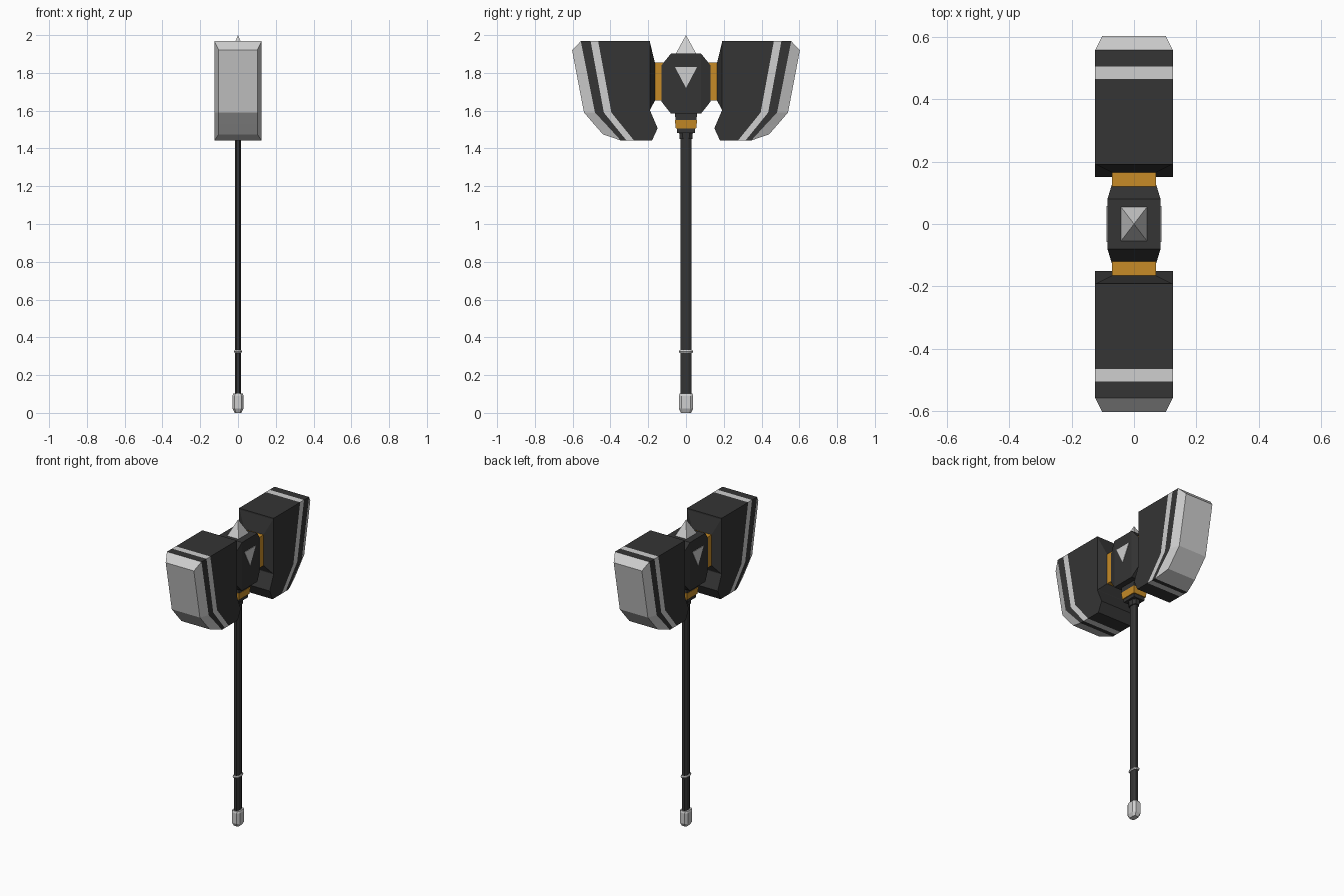
import bpy, bmesh

if "Cube" in bpy.data.objects:
    bpy.data.objects.remove(bpy.data.objects["Cube"])


def material(name, color):
    m = bpy.data.materials.new(name)
    m.diffuse_color = (*color, 1)
    m.use_nodes = True
    m.node_tree.nodes["Principled BSDF"].inputs["Base Color"].default_value = m.diffuse_color
    return m


MATS = [material("dark iron", (0.035, 0.035, 0.035)),
        material("silver steel", (0.62, 0.62, 0.62)),
        material("gold trim", (0.57, 0.26, 0.02))]
DARK, SILVER, GOLD = 0, 1, 2


def loft(name, halves, mats, sign=1):
    """Skin rings; each ring is given by its +x half and mirrored to -x.
    mats holds one material index per segment; sign flips the part in y."""
    bm = bmesh.new()
    rings = []
    for half in halves:
        pts = list(half) + [(-x, y, z) for x, y, z in reversed(half)]
        rings.append([bm.verts.new((x, y * sign, z)) for x, y, z in pts])
    n = len(rings[0])
    for a, b, m in zip(rings, rings[1:], mats):
        for i in range(n):
            j = (i + 1) % n
            bm.faces.new((a[i], a[j], b[j], b[i])).material_index = m
    for r, m in ((rings[0], mats[0]), (rings[-1], mats[-1])):
        for i in range(n // 2 - 1):
            bm.faces.new((r[i], r[i + 1], r[n - 2 - i], r[n - 1 - i])).material_index = m
    bmesh.ops.remove_doubles(bm, verts=bm.verts, dist=1e-5)
    bmesh.ops.recalc_face_normals(bm, faces=bm.faces)
    me = bpy.data.meshes.new(name)
    bm.to_mesh(me)
    bm.free()
    for m in MATS:
        me.materials.append(m)
    ob = bpy.data.objects.new(name, me)
    bpy.context.collection.objects.link(ob)
    return ob


def rect_y(y, x, z0, z1):      # rectangle facing along y
    return [(x, y, z1), (x, y, z0)]


def rect_z(z, x, y):           # rectangle facing along z
    return [(x, y, z), (x, -y, z)]


def oct_z(z, x, y, k=0.5):     # chamfered rectangle facing along z
    return [(x * k, y, z), (x, y * k, z), (x, -y * k, z), (x * k, -y, z)]


def side(x, pts):              # half ring of the hammer head
    return [(x, y, z) for y, z in pts]


for s, label in ((1, "back"), (-1, "front")):
    # hammer head: body, flush stripe, dark band, bevelled steel striking face
    loft(label + "_hammer_head", [
        side(0.125, [(0.19, 1.968), (0.19, 1.60), (0.15, 1.507), (0.18, 1.442)]),
        side(0.125, [(0.465, 1.968), (0.395, 1.59), (0.335, 1.516), (0.275, 1.442)]),
        side(0.125, [(0.505, 1.968), (0.435, 1.59), (0.375, 1.516), (0.315, 1.442)]),
        side(0.125, [(0.557, 1.968), (0.482, 1.59), (0.413, 1.516), (0.345, 1.442)]),
        side(0.102, [(0.603, 1.92), (0.54, 1.59), (0.49, 1.532), (0.44, 1.475)]),
    ], [DARK, SILVER, DARK, SILVER], s)
    # tapered shoulder and gold neck joining the head to the hub
    loft(label + "_shoulder", [rect_y(0.192, 0.125, 1.60, 1.967),
                               rect_y(0.165, 0.07, 1.653, 1.855)], [DARK], s)
    loft(label + "_neck", [rect_y(0.168, 0.07, 1.653, 1.855),
                           rect_y(0.12, 0.07, 1.653, 1.855)], [GOLD], s)

# central hub
loft("hub", [rect_y(-0.13, 0.07, 1.648, 1.84), rect_y(-0.08, 0.085, 1.585, 1.902),
             rect_y(0.08, 0.085, 1.585, 1.902), rect_y(0.13, 0.07, 1.648, 1.84)],
     [DARK] * 3)

# top spike
loft("top_spike", [rect_z(1.90, 0.042, 0.055), rect_z(2.0, 0, 0)], [SILVER])

# triangular inlay plates on both sides of the hub
for s, label in ((1, "right"), (-1, "left")):
    me = bpy.data.meshes.new(label + "_inlay")
    tri = [(-0.058, 1.83), (0.058, 1.83), (0, 1.72)]
    bm = bmesh.new()
    a, b = [[bm.verts.new((s * x, y, z)) for y, z in tri] for x in (0.082, 0.088)]
    bm.faces.new(a)
    bm.faces.new(b)
    for i in range(3):
        j = (i + 1) % 3
        bm.faces.new((a[i], a[j], b[j], b[i]))
    bmesh.ops.recalc_face_normals(bm, faces=bm.faces)
    bm.to_mesh(me)
    bm.free()
    me.materials.append(MATS[SILVER])
    bpy.context.collection.objects.link(bpy.data.objects.new(label + "_inlay", me))

# collar under the hub
loft("collar_top", [rect_z(1.59, 0.048, 0.058), rect_z(1.548, 0.048, 0.056)], [DARK])
loft("collar_band", [rect_z(1.55, 0.05, 0.059), rect_z(1.505, 0.046, 0.054)], [GOLD])
loft("collar_lower", [rect_z(1.506, 0.04, 0.049), rect_z(1.483, 0.04, 0.047)], [DARK])
loft("collar_base", [oct_z(1.485, 0.026, 0.036), oct_z(1.45, 0.024, 0.034)], [DARK])

# handle, grip ring and pommel
loft("handle", [oct_z(0.09, 0.016, 0.028), oct_z(1.46, 0.016, 0.028)], [DARK])
loft("grip_ring", [oct_z(0.318, 0.018, 0.034), oct_z(0.325, 0.022, 0.039),
                   oct_z(0.332, 0.018, 0.034)], [SILVER] * 2)
loft("pommel", [oct_z(0, 0.018, 0.026, 0.6), oct_z(0.022, 0.029, 0.038, 0.6),
                oct_z(0.09, 0.029, 0.038, 0.6), oct_z(0.102, 0.025, 0.034, 0.6)],
     [SILVER] * 3)
